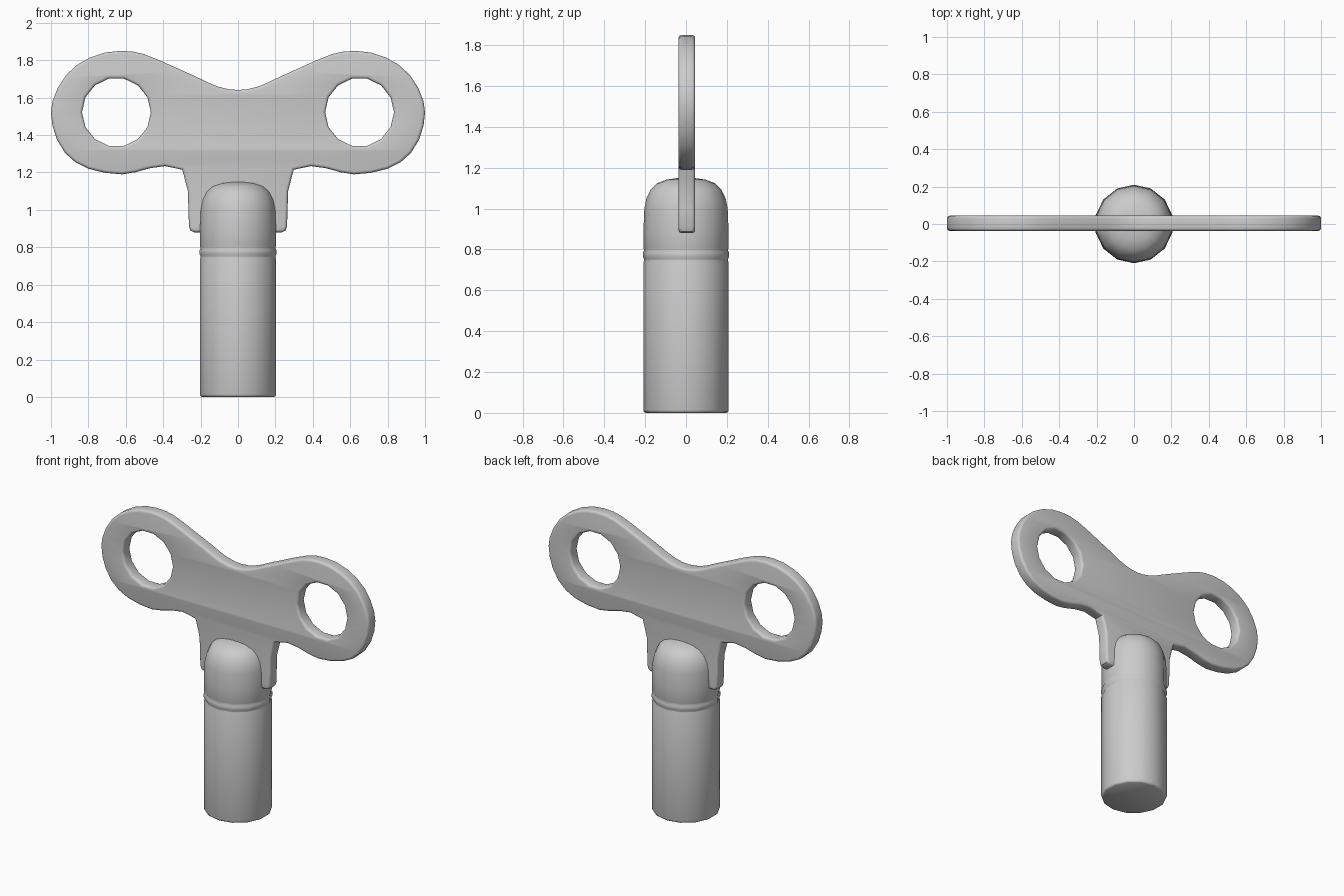
import bpy, bmesh
from math import sin, cos, pi

if "Cube" in bpy.data.objects:
    bpy.data.objects.remove(bpy.data.objects["Cube"])


def smooth(obj, angle):
    bpy.ops.object.select_all(action='DESELECT')
    obj.select_set(True)
    bpy.context.view_layer.objects.active = obj
    bpy.ops.object.shade_smooth_by_angle(angle=angle)


def lathe(name, profile, sides):
    """Revolve (radius, z) points about z, with a vertex on the y axis."""
    bm = bmesh.new()
    rings = [[bm.verts.new((r * sin(2 * pi * i / sides), r * cos(2 * pi * i / sides), z))
              for i in range(sides)] for r, z in profile]
    for a, b in zip(rings, rings[1:]):
        for i in range(sides):
            j = (i + 1) % sides
            bm.faces.new((a[i], a[j], b[j], b[i]))
    bm.faces.new(rings[0])
    bm.faces.new(rings[-1])
    bmesh.ops.recalc_face_normals(bm, faces=bm.faces)
    mesh = bpy.data.meshes.new(name)
    bm.to_mesh(mesh)
    bm.free()
    obj = bpy.data.objects.new(name, mesh)
    bpy.context.collection.objects.link(obj)
    smooth(obj, pi / 4)
    return obj


def plate(name, loops, half_thickness, bevel, y):
    """Fill closed xz loops (inner ones become holes) with rounded rims."""
    curve = bpy.data.curves.new(name, 'CURVE')
    curve.dimensions = '2D'
    curve.fill_mode = 'BOTH'
    curve.extrude = half_thickness - bevel
    curve.bevel_depth = bevel
    curve.bevel_resolution = 2
    curve.offset = -bevel
    for pts in loops:
        s = curve.splines.new('POLY')
        s.points.add(len(pts) - 1)
        for p, (px, pz) in zip(s.points, pts):
            p.co = (px, pz, 0, 1)
        s.use_cyclic_u = True
    obj = bpy.data.objects.new(name, curve)
    bpy.context.collection.objects.link(obj)
    obj.location.y = y
    obj.rotation_euler.x = pi / 2
    bpy.ops.object.select_all(action='DESELECT')
    obj.select_set(True)
    bpy.context.view_layer.objects.active = obj
    bpy.ops.object.convert(target='MESH')
    obj = bpy.context.object
    bm = bmesh.new()
    bm.from_mesh(obj.data)
    bmesh.ops.remove_doubles(bm, verts=bm.verts, dist=0.0005)
    bmesh.ops.recalc_face_normals(bm, faces=bm.faces)
    bm.to_mesh(obj.data)
    bm.free()
    smooth(obj, pi / 5)
    return obj


# Round shaft with a double bead and domed top
lathe("shaft", [
    (0.198, 0.0), (0.206, 0.005), (0.209, 0.015), (0.209, 0.735),
    (0.205, 0.745), (0.205, 0.752), (0.210, 0.762), (0.210, 0.785),
    (0.205, 0.795), (0.208, 0.805), (0.208, 0.90), (0.204, 1.0),
    (0.194, 1.05), (0.172, 1.095), (0.140, 1.125), (0.095, 1.142),
    (0.045, 1.149), (0.005, 1.15)], 14)

# Winged handle: right half of the outline, mirrored for the left
half = [(0.05, 1.645), (0.10, 1.657), (0.15, 1.676), (0.22, 1.71), (0.32, 1.755),
        (0.42, 1.80), (0.50, 1.832), (0.56, 1.846), (0.63, 1.85), (0.71, 1.841),
        (0.79, 1.815), (0.86, 1.775), (0.92, 1.72), (0.965, 1.65), (0.992, 1.58),
        (1.0, 1.52), (0.992, 1.45), (0.968, 1.375), (0.925, 1.305), (0.87, 1.255),
        (0.80, 1.22), (0.71, 1.198), (0.62, 1.19), (0.55, 1.201), (0.47, 1.223),
        (0.39, 1.234), (0.298, 1.215), (0.282, 1.155), (0.268, 1.10), (0.265, 1.00),
        (0.262, 0.91), (0.254, 0.889), (0.235, 0.88), (0.10, 0.88)]
outline = [(0, 1.641)] + half + [(-x, z) for x, z in reversed(half)]


def ring(cx, cz, r, n):
    return [(cx + r * cos(2 * pi * i / n), cz + r * sin(2 * pi * i / n)) for i in range(n)]


# Finger holes on both sides
holes = [ring(s * 0.65, 1.522, 0.184, 14) for s in (-1, 1)]
plate("handle", [outline] + holes, 0.041, 0.016, 0.004)
